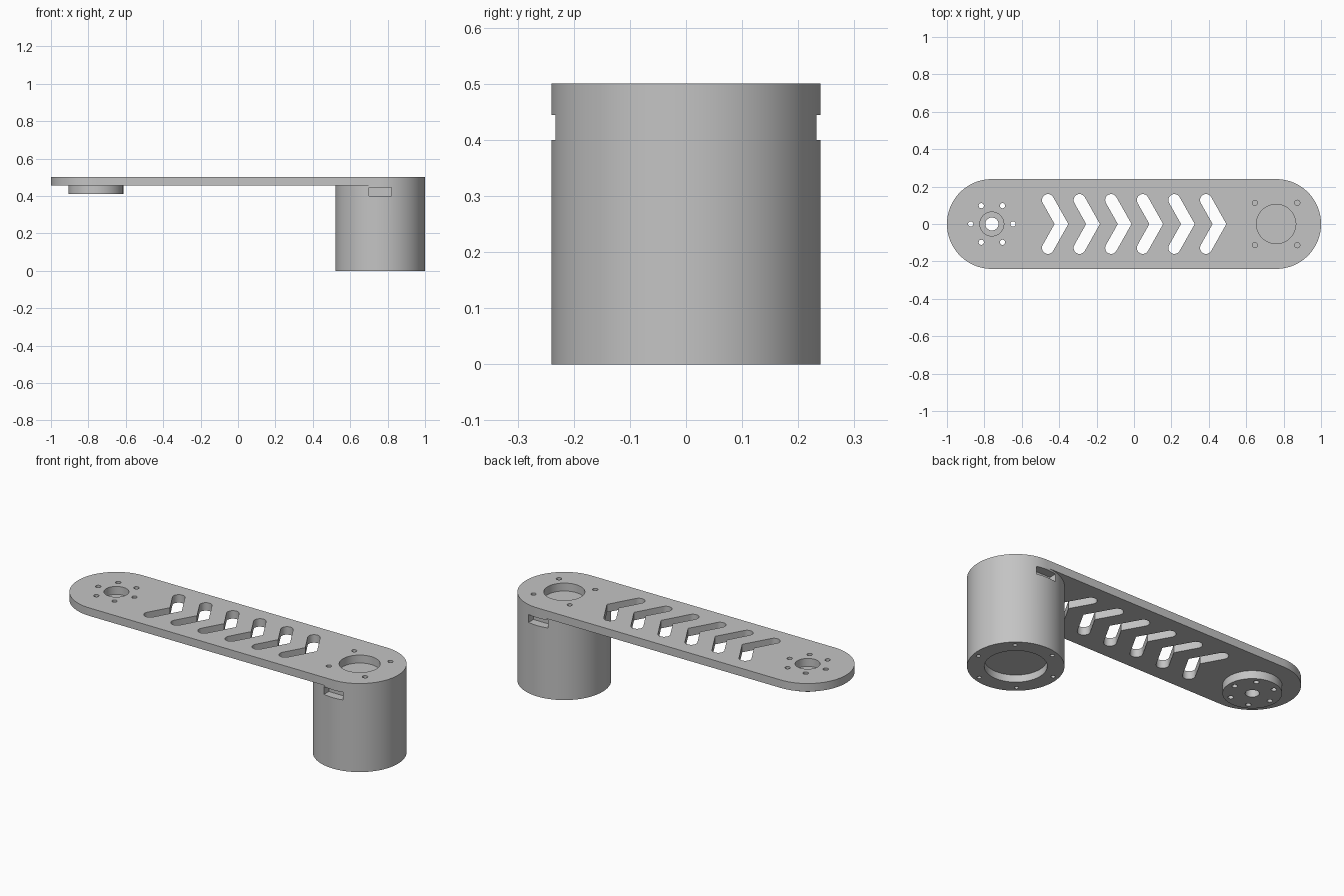
import bpy
import bmesh
from math import sin, cos, pi, radians

old = bpy.data.objects.get("Cube")
if old:
    bpy.data.objects.remove(old, do_unlink=True)

END = 0.76        # distance of both pivot centres from the middle
RADIUS = 0.24     # half width of the arm
TOP, UNDER = 0.5, 0.455

grey = bpy.data.materials.new("satin grey")
grey.use_nodes = True
grey.diffuse_color = (0.55, 0.55, 0.55, 1)
grey.node_tree.nodes["Principled BSDF"].inputs["Base Color"].default_value = (0.55, 0.55, 0.55, 1)


def arc(cx, cy, r, start, end, n):
    angles = [radians(start + (end - start) * i / n) for i in range(n + 1)]
    return [(cx + r * cos(a), cy + r * sin(a)) for a in angles]


def circle(cx, cy, r, n=32):
    return arc(cx, cy, r, 0, 360, n)[:-1]


def ring(cx, cy, r, count, offset, hole):
    """Small circles spaced evenly around a centre."""
    spots = [radians(offset + 360 * i / count) for i in range(count)]
    return [circle(cx + r * cos(a), cy + r * sin(a), hole, 20) for a in spots]


def prisms(name, parts):
    """One mesh object from a list of (outline, bottom, top)."""
    bm = bmesh.new()
    for outline, z0, z1 in parts:
        face = bm.faces.new([bm.verts.new((x, y, z0)) for x, y in outline])
        out = bmesh.ops.extrude_face_region(bm, geom=[face])
        moved = [v for v in out["geom"] if isinstance(v, bmesh.types.BMVert)]
        bmesh.ops.translate(bm, verts=moved, vec=(0, 0, z1 - z0))
    bmesh.ops.recalc_face_normals(bm, faces=bm.faces)
    mesh = bpy.data.meshes.new(name)
    bm.to_mesh(mesh)
    bm.free()
    mesh.materials.append(grey)
    obj = bpy.data.objects.new(name, mesh)
    bpy.context.scene.collection.objects.link(obj)
    return obj


def carve(obj, cuts):
    """Subtract prisms from a part, then shade it."""
    cutter = prisms(obj.name + "_cutter", cuts)
    cutter.hide_render = True
    mod = obj.modifiers.new("holes", "BOOLEAN")
    mod.operation = "DIFFERENCE"
    mod.solver = "EXACT"
    mod.object = cutter
    bpy.ops.object.select_all(action="DESELECT")
    bpy.context.view_layer.objects.active = obj
    obj.select_set(True)
    bpy.ops.object.modifier_apply(modifier=mod.name)
    bpy.data.objects.remove(cutter, do_unlink=True)
    bpy.ops.object.shade_smooth_by_angle(angle=radians(30))


def chevron(x):
    """Right-pointing V slot with rounded arm ends; x is the bend."""
    w, dx, dy = 0.032, -0.072, 0.128
    half = w / sin(radians(60.6))
    upper = arc(x + dx, dy, w, 29.4, 209.4, 12)
    lower = [(px, -py) for px, py in reversed(upper)]
    return [(x + half, 0)] + upper + [(x - half, 0)] + lower


# Long arm plate with pivot openings, screw holes and chevron slots
outline = arc(END, 0, RADIUS, -90, 90, 48) + arc(-END, 0, RADIUS, 90, 270, 48)
plate = prisms("arm_plate", [(outline, UNDER, TOP)])
openings = [circle(END, 0, 0.105, 64), circle(-END, 0, 0.064, 48)]
openings += ring(END, 0, 0.16, 4, 45, 0.014)
openings += ring(-END, 0, 0.113, 6, 0, 0.014)
openings += [chevron(-0.388 + 0.169 * i) for i in range(6)]
carve(plate, [(o, UNDER - 0.1, TOP + 0.1) for o in openings])

# Mounting hub below the narrow pivot
hub = prisms("pivot_hub", [(circle(-END, 0, 0.147, 64), 0.41, UNDER)])
bores = [circle(-END, 0, 0.035)] + ring(-END, 0, 0.113, 6, 0, 0.014)
carve(hub, [(b, 0.3, 0.6) for b in bores])

# Motor housing with side slots, bottom recess and bottom screw holes
housing = prisms("motor_housing", [(circle(END, 0, RADIUS, 96), 0, UNDER)])
cuts = [(circle(END, 0, 0.155, 64), -0.1, 0.04)]
cuts += [(h, -0.1, 0.05) for h in ring(END, 0, 0.21, 6, 49, 0.011)]
for side in (-1, 1):
    slot = [(END - 0.06, side * 0.19), (END + 0.06, side * 0.19),
            (END + 0.06, side * 0.3), (END - 0.06, side * 0.3)]
    cuts.append((slot, 0.4, 0.444))
carve(housing, cuts)
